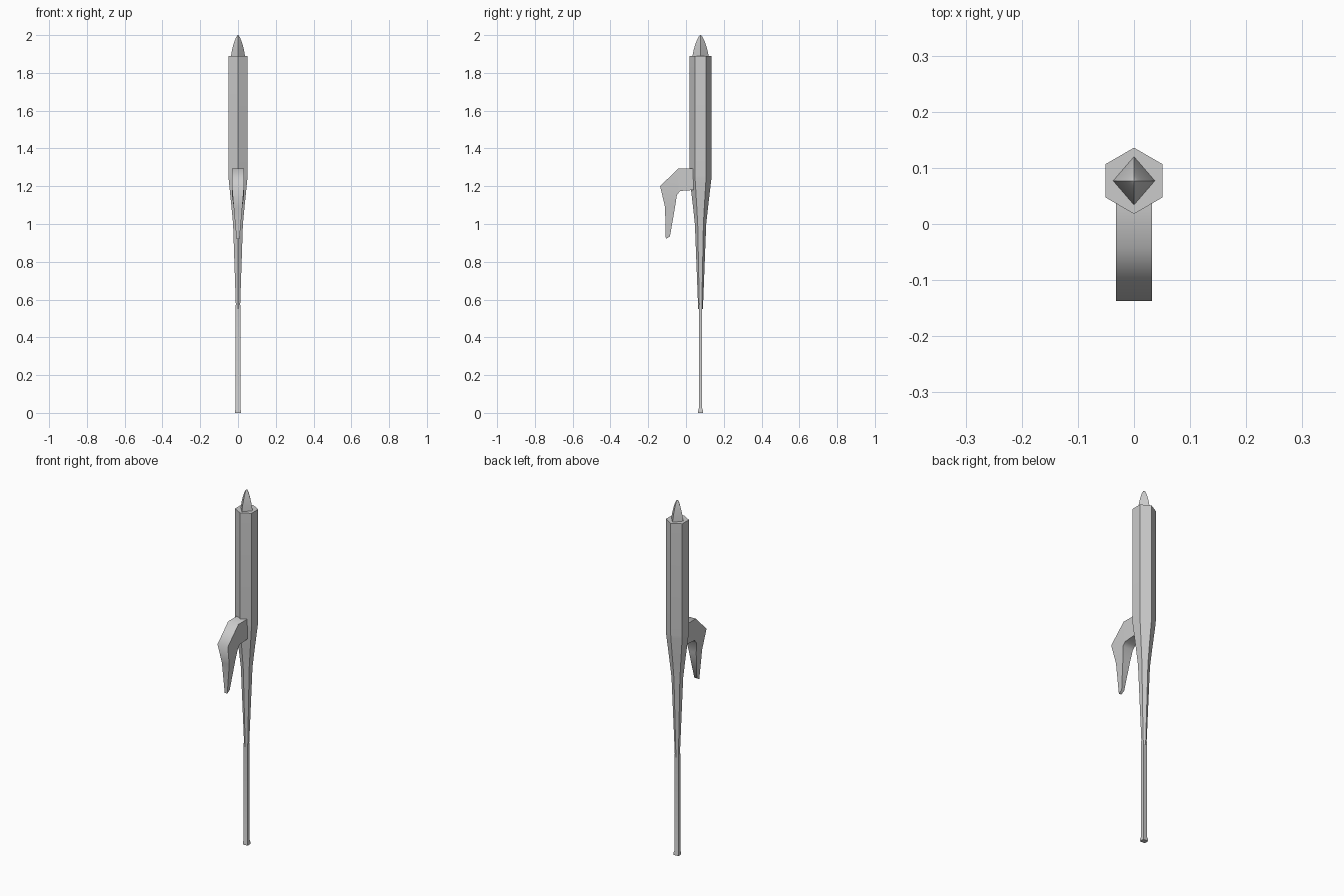
import bpy, bmesh, math

if "Cube" in bpy.data.objects:
    bpy.data.objects.remove(bpy.data.objects["Cube"])

CY = 0.077  # y of the long axis


def loft(name, rings, angle=40):
    """Skin a list of equal-length vertex rings and cap both ends."""
    bm = bmesh.new()
    vs = [[bm.verts.new(p) for p in ring] for ring in rings]
    n = len(vs[0])
    for a, b in zip(vs, vs[1:]):
        for i in range(n):
            j = (i + 1) % n
            bm.faces.new((a[i], a[j], b[j], b[i]))
    bm.faces.new(vs[0])
    bm.faces.new(vs[-1])
    bmesh.ops.recalc_face_normals(bm, faces=bm.faces)
    me = bpy.data.meshes.new(name)
    bm.to_mesh(me)
    bm.free()
    ob = bpy.data.objects.new(name, me)
    bpy.context.collection.objects.link(ob)
    bpy.ops.object.select_all(action='DESELECT')
    ob.select_set(True)
    bpy.context.view_layer.objects.active = ob
    bpy.ops.object.shade_smooth_by_angle(angle=math.radians(angle))
    return ob


def ring(z, rx, ry, n):
    """Polygon around the axis with a corner pointing along y."""
    return [(rx * math.sin(2 * math.pi * i / n),
             CY + ry * math.cos(2 * math.pi * i / n), z) for i in range(n)]


def box_ring(z, hx, hy):
    return [(-hx, CY - hy, z), (hx, CY - hy, z), (hx, CY + hy, z), (-hx, CY + hy, z)]


# hexagonal barrel narrowing into a long taper
barrel = [(0.55, 0.0125), (1.0, 0.030), (1.10, 0.041), (1.24, 0.0575), (1.26, 0.059), (1.89, 0.059)]
loft("barrel", [ring(z, r, r, 6) for z, r in barrel])

# four-sided rounded tip
tip = [(1.885, 1), (1.92, 0.84), (1.95, 0.64), (1.975, 0.42), (1.99, 0.24), (1.998, 0.1), (2.0, 0.02)]
loft("tip", [ring(z, 0.038 * s, 0.044 * s, 4) for z, s in tip])

# thin rod with a small foot
loft("rod", [box_ring(z, hx, hy) for z, hx, hy in
             [(0, 0.015, 0.013), (0.014, 0.015, 0.012), (0.024, 0.012, 0.009), (0.57, 0.012, 0.009)]])

# hooked arm: (outer y, z), (inner y, z), half width
arm = [((0.04, 1.293), (0.04, 1.18), 0.032),
       ((-0.042, 1.293), (-0.03, 1.175), 0.032),
       ((-0.137, 1.20), (-0.048, 1.155), 0.032),
       ((-0.111, 1.09), (-0.058, 1.09), 0.023),
       ((-0.107, 0.921), (-0.085, 0.934), 0.008)]
loft("hooked_arm", [[(-w, *o), (w, *o), (w, *i), (-w, *i)] for o, i, w in arm], 60)
